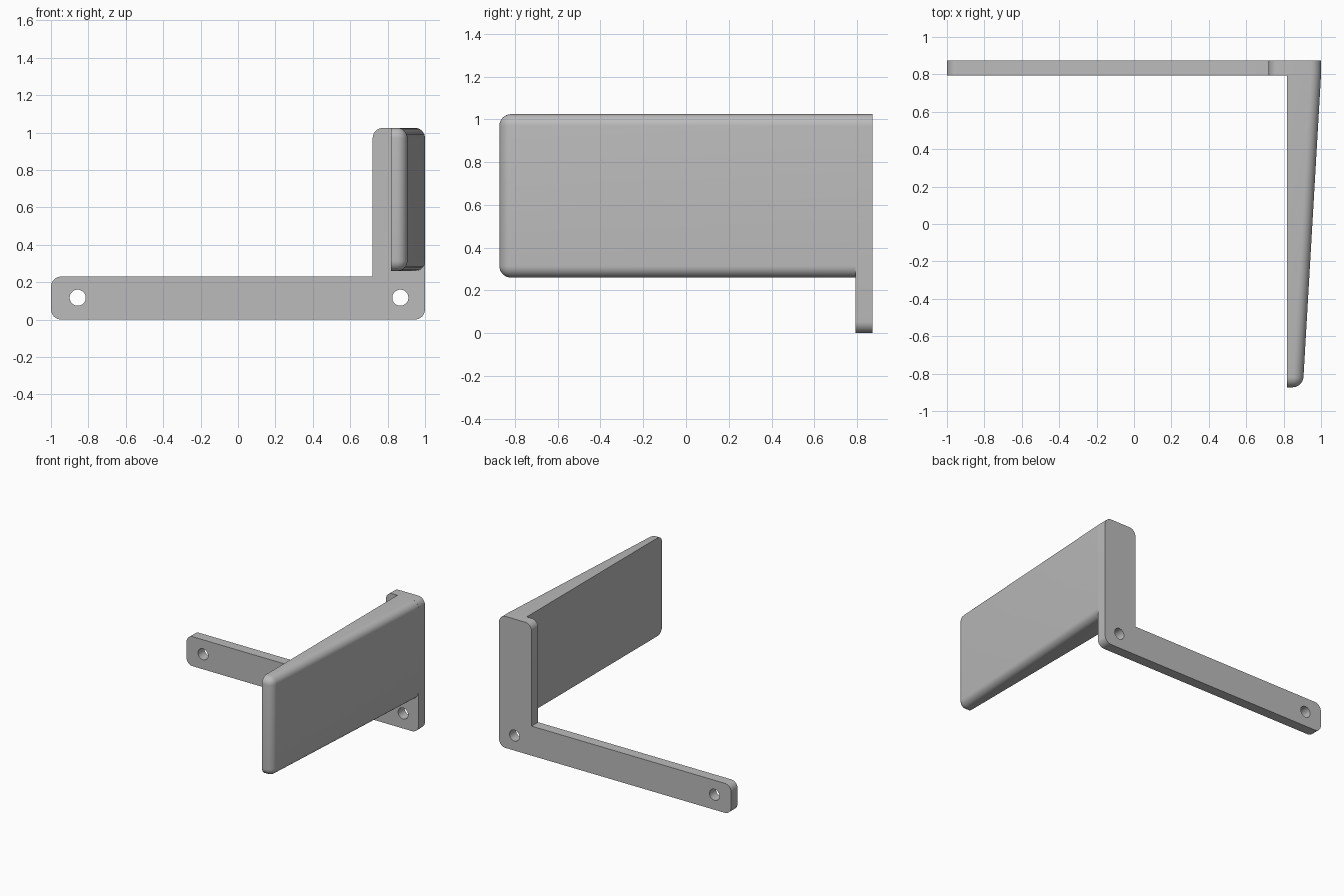
import bpy, bmesh, math
from mathutils import Matrix, Vector

cube = bpy.data.objects.get("Cube")
if cube:
    bpy.data.objects.remove(cube)

grey = bpy.data.materials.new("plain grey")
grey.use_nodes = True
colour = (0.5, 0.5, 0.5, 1)
grey.diffuse_color = colour
grey.node_tree.nodes["Principled BSDF"].inputs["Base Color"].default_value = colour

RADIUS = 0.055
BACK, PLATE_FRONT, ARM_FRONT = 0.873, 0.793, -0.873
TOP = 1.025


def make_object(name, bm):
    bmesh.ops.recalc_face_normals(bm, faces=bm.faces)
    mesh = bpy.data.meshes.new(name)
    bm.to_mesh(mesh)
    bm.free()
    mesh.materials.append(grey)
    obj = bpy.data.objects.new(name, mesh)
    bpy.context.collection.objects.link(obj)
    return obj


def prism(points, direction):
    """Extrude a closed outline along a direction."""
    bm = bmesh.new()
    face = bm.faces.new([bm.verts.new(p) for p in points])
    extruded = bmesh.ops.extrude_face_region(bm, geom=[face])
    verts = [v for v in extruded["geom"] if isinstance(v, bmesh.types.BMVert)]
    bmesh.ops.translate(bm, verts=verts, vec=direction)
    return bm


def round_edges(bm, rule):
    edges = [e for e in bm.edges if rule(*[v.co for v in e.verts])]
    bmesh.ops.bevel(bm, geom=edges, offset=RADIUS, segments=8,
                    profile=0.5, affect='EDGES', clamp_overlap=True)


def smooth(obj):
    bpy.ops.object.select_all(action='DESELECT')
    obj.select_set(True)
    bpy.context.view_layer.objects.active = obj
    bpy.ops.object.shade_smooth_by_angle(angle=math.radians(30))


# L-shaped mounting plate, rounded on every outer corner
outline = [(-1, 0), (1, 0), (1, TOP), (0.72, TOP), (0.72, 0.23), (-1, 0.23)]
bm = prism([(x, PLATE_FRONT, z) for x, z in outline],
           Vector((0, BACK - PLATE_FRONT, 0)))
inner_corner = Vector((0.72, 0.23))
round_edges(bm, lambda a, b: abs(a.y - b.y) > 0.01
            and (a.xz - inner_corner).length > 0.01)
plate = make_object("mounting_plate", bm)

# Screw holes through the plate
for x in (-0.857, 0.868):
    bm = bmesh.new()
    place = Matrix.Translation((x, BACK, 0.117)) @ Matrix.Rotation(math.pi / 2, 4, 'X')
    bmesh.ops.create_cone(bm, cap_ends=True, segments=40, radius1=0.043,
                          radius2=0.043, depth=0.5, matrix=place)
    cutter = make_object("hole_cutter", bm)
    cutter.hide_render = True
    bpy.context.view_layer.objects.active = plate
    cut = plate.modifiers.new("hole", 'BOOLEAN')
    cut.operation = 'DIFFERENCE'
    cut.solver = 'EXACT'
    cut.object = cutter
    bpy.ops.object.modifier_apply(modifier=cut.name)
    bpy.data.objects.remove(cutter)
smooth(plate)

# Tapered arm, rounded on its outer side and free end
INNER = 0.818
arm_back = PLATE_FRONT + 0.005
footprint = [(INNER, arm_back), (INNER, ARM_FRONT), (0.903, ARM_FRONT), (1, arm_back)]
bm = prism([(x, y, 0.26) for x, y in footprint], Vector((0, 0, TOP - 0.26)))
round_edges(bm, lambda a, b: min(a.y, b.y) < 0 and max(a.x, b.x) > INNER + 0.01)
smooth(make_object("tapered_arm", bm))
